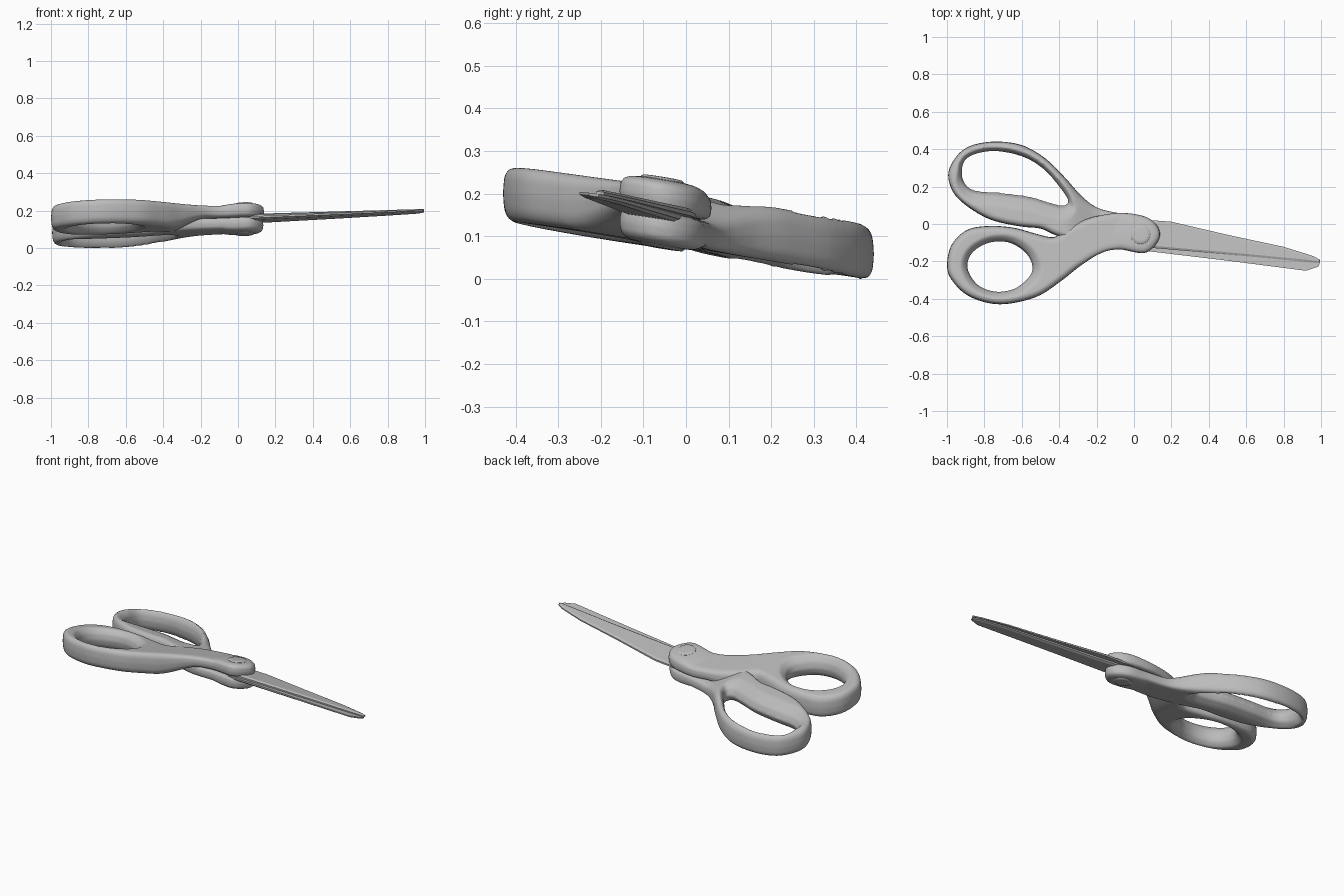
import bpy
import bmesh
import math
from mathutils import Vector

if "Cube" in bpy.data.objects:
    bpy.data.objects.remove(bpy.data.objects["Cube"])

grey = bpy.data.materials.new("plain grey")
grey.use_nodes = True
grey.diffuse_color = (0.5, 0.5, 0.5, 1)
grey.node_tree.nodes["Principled BSDF"].inputs["Base Color"].default_value = (0.5, 0.5, 0.5, 1)

HALF = 0.065                      # half thickness of the grips
PIVOT = Vector((0.035, -0.055))


def smoothstep(a, b, x):
    t = min(max((x - a) / (b - a), 0), 1)
    return t * t * (3 - 2 * t)


def spline(points, steps=6):
    """Closed smooth curve through the points."""
    p = [Vector(q) for q in points]
    n, out = len(p), []
    for i in range(n):
        a, b, c, d = (p[(i + k) % n] for k in (-1, 0, 1, 2))
        for s in range(steps):
            t = s / steps
            out.append(b + (c - a) * (t / 2) + (2 * a - 5 * b + 4 * c - d) * (t * t / 2)
                       + (3 * b - a - 3 * c + d) * (t ** 3 / 2))
    return out


def loft(name, outline, rings, widen=lambda n: 1):
    """Solid from one outline, repeated at (offset, height) rings."""
    p = [Vector(q) for q in outline]
    n = len(p)
    if sum(p[i - 1].cross(p[i]) for i in range(n)) < 0:
        p.reverse()
    normals = []
    for i in range(n):
        d = (p[(i + 1) % n] - p[i - 1]).normalized()
        normals.append(Vector((d.y, -d.x)))
    bm = bmesh.new()
    levels = []
    for offset, w in rings:
        levels.append([bm.verts.new((*(q + m * offset * widen(m)), w)) for q, m in zip(p, normals)])
    for low, high in zip(levels, levels[1:]):
        for i in range(n):
            j = (i + 1) % n
            bm.faces.new((low[i], low[j], high[j], high[i]))
    bm.faces.new(levels[0][::-1])
    bm.faces.new(levels[-1])
    mesh = bpy.data.meshes.new(name)
    bm.to_mesh(mesh)
    bm.free()
    ob = bpy.data.objects.new(name, mesh)
    bpy.context.collection.objects.link(ob)
    return ob


def finish(ob, angle=40):
    """Tilt the flat part into place, colour and shade it."""
    for v in ob.data.vertices:
        v.co.z += 0.145 - 0.163 * v.co.y + 0.02 * v.co.x
    ob.data.materials.clear()
    ob.data.materials.append(grey)
    bpy.ops.object.select_all(action='DESELECT')
    ob.select_set(True)
    bpy.context.view_layer.objects.active = ob
    bpy.ops.object.shade_smooth_by_angle(angle=math.radians(angle))


def handle(name, outline, hole, side, flare, widen):
    """Grip and arm with a rounded finger hole; side is +1 above the joint, -1 below."""
    rounded = [(-0.028, -1), (-0.012, -0.88), (-0.003, -0.6), (0, 0),
               (-0.003, 0.6), (-0.012, 0.88), (-0.028, 1)]
    hourglass = [(flare * abs(k) ** 2.5, k * HALF * 1.1) for k in (-1, -0.8, -0.5, 0, 0.5, 0.8, 1)]
    ob = loft(name, spline(outline), [(o, k * HALF) for o, k in rounded])
    cutter = loft("hole_cutter", spline(hole), hourglass, widen)
    cutter.hide_render = True
    cut = ob.modifiers.new("hole", 'BOOLEAN')
    cut.operation, cut.object, cut.solver = 'DIFFERENCE', cutter, 'EXACT'
    remesh = ob.modifiers.new("remesh", 'REMESH')
    remesh.mode, remesh.voxel_size = 'VOXEL', 0.008
    soften = ob.modifiers.new("soften", 'SMOOTH')
    soften.factor, soften.iterations = 0.5, 6
    bpy.context.view_layer.update()
    mesh = bpy.data.meshes.new_from_object(ob.evaluated_get(bpy.context.evaluated_depsgraph_get()))
    ob.modifiers.clear()
    ob.data = mesh
    bpy.data.objects.remove(cutter)
    # Thin the arm to its own half of the joint and dome it over the pivot
    for v in mesh.vertices:
        t = smoothstep(-0.38, -0.16, v.co.x)
        w = v.co.z * (1 - t / 2) + side * t * HALF / 2
        d = (v.co.xy - PIVOT).length / 0.14
        v.co.z = w * (1 + 0.22 * max(0, 1 - d * d))
    finish(ob, 60)


# Small thumb grip, whose arm lies on top at the joint
handle("thumb_handle",
       [(-1, -.22), (-.975, -.11), (-.89, -.03), (-.77, -.01), (-.64, -.02), (-.53, -.05),
        (-.43, -.07), (-.37, -.03), (-.26, .025), (-.16, .05), (-.06, .06), (.06, .04),
        (.125, -.01), (.135, -.08), (.06, -.155), (-.08, -.136), (-.18, -.158), (-.29, -.227),
        (-.4, -.313), (-.53, -.393), (-.72, -.43), (-.88, -.388), (-.975, -.3)],
       [(-.89, -.23), (-.86, -.15), (-.77, -.1), (-.67, -.1), (-.585, -.15),
        (-.545, -.22), (-.56, -.28), (-.64, -.345), (-.745, -.36), (-.84, -.32)],
       1, 0.045, lambda n: 1 + 0.4 * max(0, n.x))

# Long finger grip, whose arm lies underneath
handle("finger_handle",
       [(-.99, .29), (-.91, .4), (-.77, .44), (-.61, .425), (-.48, .356), (-.37, .25),
        (-.28, .15), (-.19, .085), (-.06, .055), (.06, .035), (.125, -.02), (.13, -.09),
        (.06, -.155), (-.08, -.135), (-.25, -.12), (-.42, -.06), (-.5, -.025),
        (-.61, -.013), (-.77, .024), (-.905, .104), (-.975, .184)],
       [(-.92, .28), (-.9, .345), (-.826, .38), (-.72, .388), (-.585, .356), (-.48, .29),
        (-.4, .2), (-.352, .125), (-.38, .1), (-.45, .115), (-.56, .147),
        (-.72, .168), (-.85, .18), (-.905, .22)],
       -1, 0.03, lambda n: 1 + 2.2 * max(0, -n.y))

# Closed blades, thinner towards the tip
blades = [
    ("upper_blade", 1, [(.03, .025), (.2, .012), (.51, -.06), (.8, -.122), (.96, -.172),
                        (.995, -.192), (.995, -.21), (.6, -.172), (.03, -.122)]),
    ("lower_blade", -1, [(.03, -.14), (.5, -.196), (.92, -.25), (.985, -.228), (.995, -.205),
                         (.96, -.18), (.8, -.14), (.5, -.085), (.03, 0)]),
]
for name, side, outline in blades:
    rings = [(0, 0), (0, side * 0.01), (-0.012, side * 0.018)]
    blade = loft(name, outline, rings if side > 0 else rings[::-1])
    for v in blade.data.vertices:
        v.co.z *= 1 - 0.35 * smoothstep(0.1, 1, v.co.x)
    finish(blade, 20)

# Pivot screw heads above and below
circle = [PIVOT + 0.052 * Vector((math.cos(a), math.sin(a)))
          for a in (math.tau * i / 40 for i in range(40))]
for name, side in (("pivot_screw", 1), ("pivot_rivet", -1)):
    rings = [(0, side * 0.05), (0, side * 0.078), (-0.006, side * 0.083), (-0.02, side * 0.084)]
    finish(loft(name, circle, rings if side > 0 else rings[::-1]))
